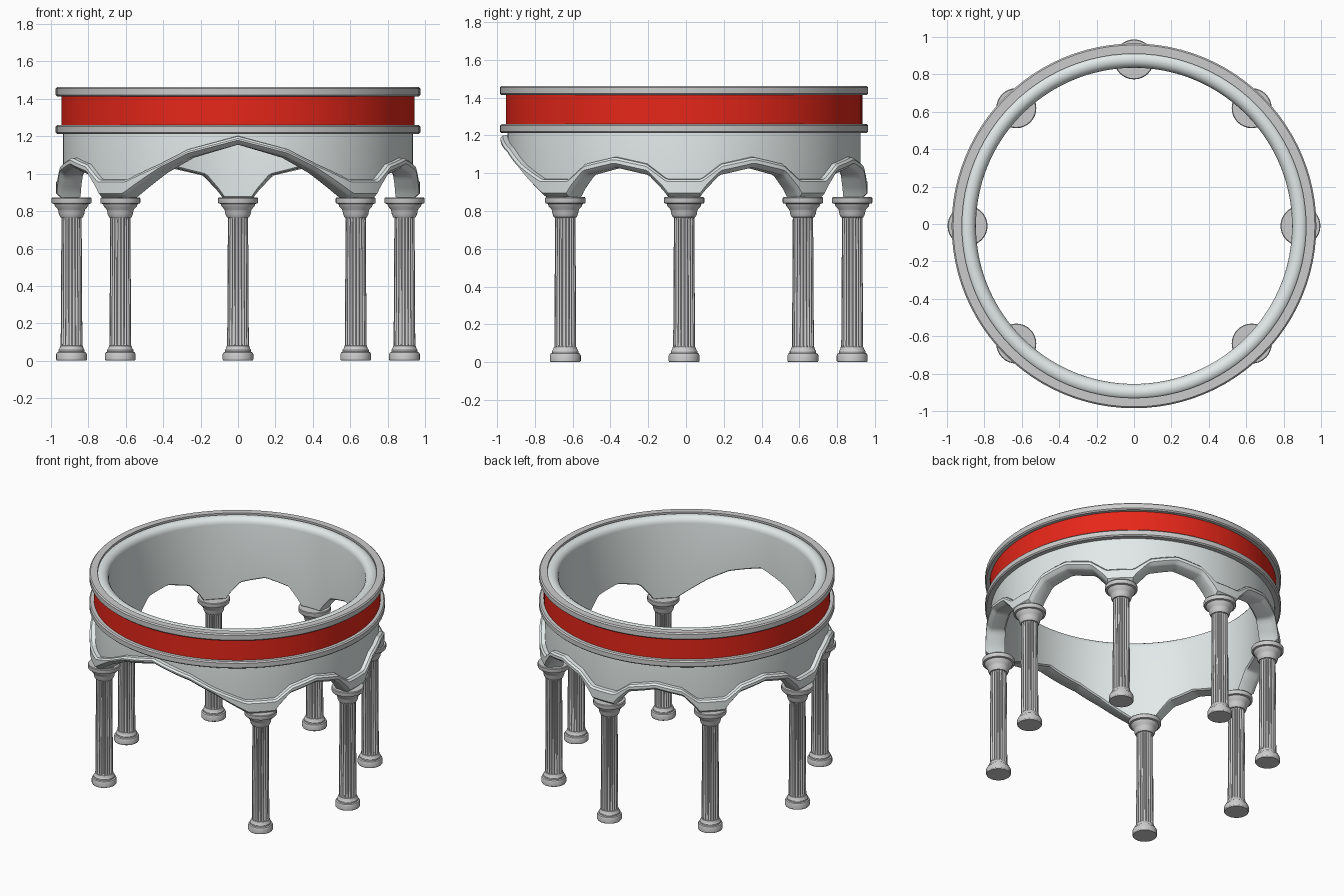
import bpy, bmesh
from math import sin, cos, pi, radians

if "Cube" in bpy.data.objects:
    bpy.data.objects.remove(bpy.data.objects["Cube"])

CY = -0.01          # ring centre in y
COL_R = 0.89        # radius of the column circle


def material(name, rgb):
    m = bpy.data.materials.new(name)
    m.diffuse_color = (*rgb, 1)
    m.use_nodes = True
    m.node_tree.nodes["Principled BSDF"].inputs["Base Color"].default_value = m.diffuse_color
    return m


def sections_to_object(name, sections, wrap, closed, mat=None, angle=30):
    """Skin a list of equal-length vertex loops; wrap joins last to first."""
    bm = bmesh.new()
    loops = [[bm.verts.new(p) for p in s] for s in sections]
    n, k = len(loops), len(loops[0])
    for i in range(n if wrap else n - 1):
        a, b = loops[i], loops[(i + 1) % n]
        for j in range(k if closed else k - 1):
            j2 = (j + 1) % k
            bm.faces.new((a[j], b[j], b[j2], a[j2]))
    if not wrap:
        bm.faces.new(loops[0])
        bm.faces.new(loops[-1])
    bmesh.ops.recalc_face_normals(bm, faces=bm.faces)
    me = bpy.data.meshes.new(name)
    bm.to_mesh(me)
    bm.free()
    me.shade_smooth()
    me.set_sharp_from_angle(angle=radians(angle))
    ob = bpy.data.objects.new(name, me)
    bpy.context.collection.objects.link(ob)
    if mat:
        me.materials.append(mat)
    return ob


def ring(name, profile, mat=None, seg=96):
    secs = [[(r * cos(2 * pi * i / seg), CY + r * sin(2 * pi * i / seg), z)
             for r, z in profile] for i in range(seg)]
    return sections_to_object(name, secs, True, True, mat)


def lerp(table, x):
    for (x0, y0), (x1, y1) in zip(table, table[1:]):
        if x <= x1:
            return y0 + (y1 - y0) * (x - x0) / (x1 - x0)
    return table[-1][1]


pale = material("pale_stone", (0.76, 0.82, 0.81))
red = material("red_paint", (0.8, 0.02, 0.01))

# Arch outlines: (degrees from arch centre, height) for underside and frame top
SIDE_LOW = [(0, 1.03), (11, 0.99), (16, 0.905), (17.5, 0.87), (23, 0.87)]
SIDE_TOP = [(0, 1.085), (10.5, 1.048), (17, 0.967), (23, 0.967)]
FRONT_LOW = [(0, 1.155), (16, 1.085), (26, 1.005), (36, 0.905), (39.5, 0.87), (45, 0.87)]
FRONT_TOP = [(0, 1.2), (16, 1.13), (26, 1.05), (38.5, 0.967), (45, 0.967)]


def arch_heights(deg):
    front = abs((deg - 270 + 180) % 360 - 180)
    if front <= 45:
        return lerp(FRONT_LOW, front), lerp(FRONT_TOP, front)
    off = abs(deg % 45 - 22.5)
    return lerp(SIDE_LOW, off), lerp(SIDE_TOP, off)


# Arcaded drum wall with a raised arch frame and a rounded top rim
wall = []
for i in range(360):
    lo, hi = arch_heights(i)
    prof = [(0.845, lo + 0.008), (0.855, lo), (0.94, lo), (0.952, lo + 0.006),
            (0.972, lo + 0.024), (0.972, hi - 0.012), (0.96, hi), (0.935, hi + 0.002)]
    prof += [(0.89 + 0.045 * cos(a * pi / 8), 1.415 + 0.045 * sin(a * pi / 8))
             for a in range(9)]
    t = radians(i)
    wall.append([(r * cos(t), CY + r * sin(t), z) for r, z in prof])
sections_to_object("arcade_wall", wall, True, True, pale)


# Grey cornice rings and the red band between them
def trim(name, z0, z1):
    b = 0.008
    ring(name, [(0.92, z0), (0.975 - b, z0), (0.975, z0 + b),
                (0.975, z1 - b), (0.975 - b, z1), (0.92, z1)])


trim("lower_trim", 1.212, 1.26)
trim("upper_trim", 1.413, 1.463)
ring("red_band", [(0.925, 1.25), (0.944, 1.25), (0.944, 1.42), (0.925, 1.42)], red)


# Columns: turned base and capital, fluted shaft
BASE = [(0.078, 0), (0.082, 0.006), (0.082, 0.034), (0.078, 0.044), (0.07, 0.048),
        (0.07, 0.058), (0.064, 0.066), (0.06, 0.08), (0.05, 0.082)]
CAPITAL = [(0.05, 0.765), (0.06, 0.767), (0.063, 0.773), (0.068, 0.785), (0.07, 0.8),
           (0.074, 0.81), (0.088, 0.825), (0.092, 0.838), (0.105, 0.841),
           (0.107, 0.846), (0.107, 0.868), (0.103, 0.873)]


def lathe(name, profile, x, y, seg=32):
    secs = [[(x + r * cos(2 * pi * i / seg), y + r * sin(2 * pi * i / seg), z)
             for i in range(seg)] for r, z in profile]
    sections_to_object(name, secs, False, True)


def fluted_shaft(name, x, y, flutes=20):
    depth = (0, 0, 0.006, 0.008, 0.006)
    n = flutes * len(depth)
    secs = []
    for r, z, d in ((0.058, 0.075, 0), (0.058, 0.09, 1), (0.054, 0.755, 1), (0.054, 0.77, 0)):
        rad = [r - d * depth[i % len(depth)] for i in range(n)]
        secs.append([(x + rad[i] * cos(2 * pi * i / n), y + rad[i] * sin(2 * pi * i / n), z)
                     for i in range(n)])
    sections_to_object(name, secs, False, True)


for k in range(8):
    if k == 6:      # the wide front arch has no middle column
        continue
    x, y = COL_R * cos(k * pi / 4), CY + COL_R * sin(k * pi / 4)
    lathe(f"column_base_{k}", BASE, x, y)
    fluted_shaft(f"column_shaft_{k}", x, y)
    lathe(f"column_capital_{k}", CAPITAL, x, y)
